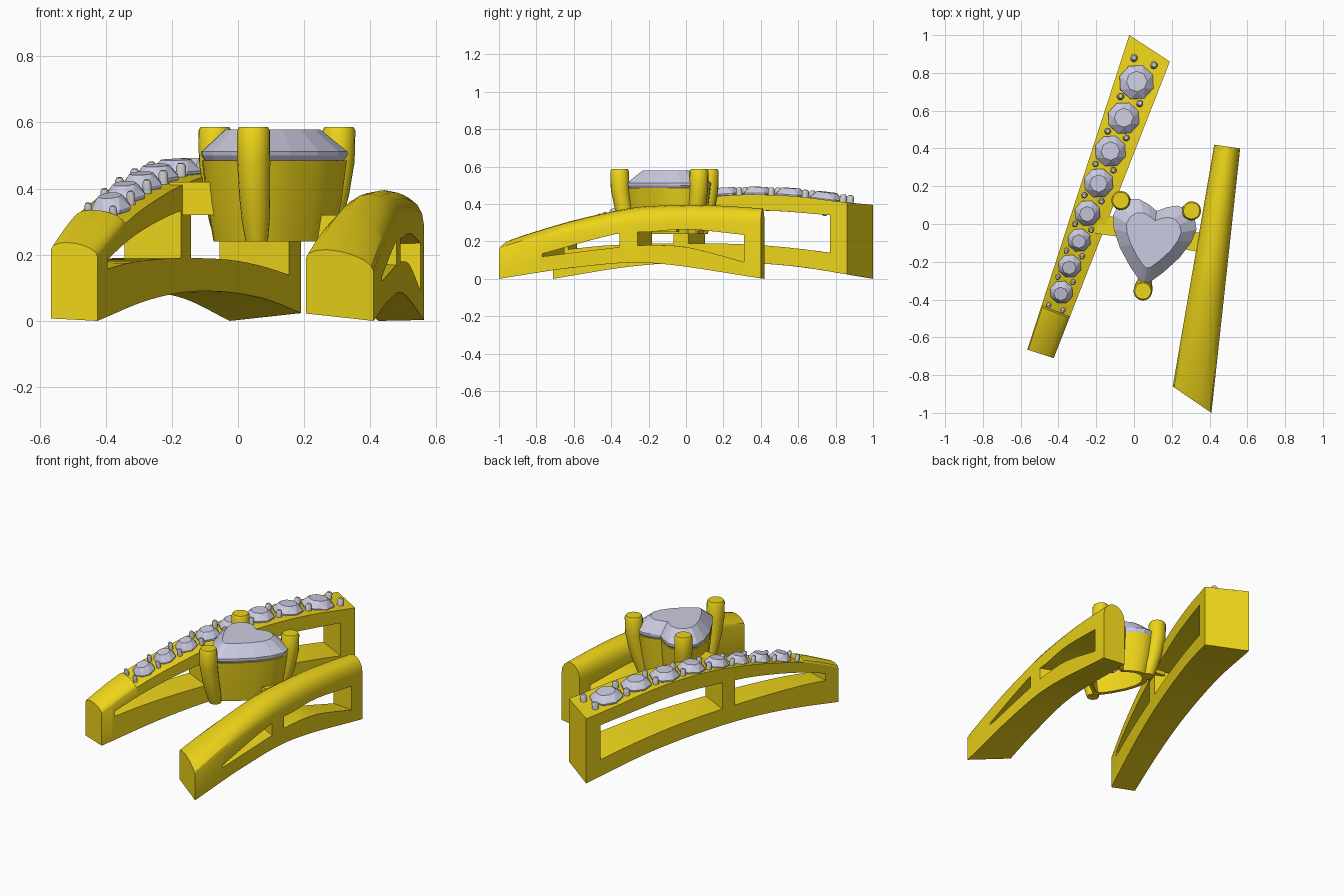
import bpy, bmesh, math
from mathutils import Vector, Matrix

if "Cube" in bpy.data.objects:
    bpy.data.objects.remove(bpy.data.objects["Cube"])


def material(name, rgb):
    m = bpy.data.materials.new(name)
    m.diffuse_color = (*rgb, 1)
    m.use_nodes = True
    m.node_tree.nodes["Principled BSDF"].inputs["Base Color"].default_value = m.diffuse_color
    return m


GOLD = material("gold", (0.85, 0.66, 0.01))
GEM = material("clear_stone", (0.6, 0.6, 0.76))


def finish(name, bm, mat=None, smooth=None):
    bmesh.ops.recalc_face_normals(bm, faces=bm.faces)
    me = bpy.data.meshes.new(name)
    bm.to_mesh(me)
    bm.free()
    ob = bpy.data.objects.new(name, me)
    bpy.context.collection.objects.link(ob)
    if mat:
        me.materials.append(mat)
    if smooth:
        shade(ob, smooth)
    return ob


def shade(ob, angle):
    bpy.ops.object.select_all(action='DESELECT')
    ob.select_set(True)
    bpy.context.view_layer.objects.active = ob
    bpy.ops.object.shade_smooth_by_angle(angle=math.radians(angle))


def loft(rings, cap=True, loop=False):
    """Skin a list of closed rings with equal point counts."""
    bm = bmesh.new()
    rows = [[bm.verts.new(p) for p in r] for r in rings]
    n = len(rows[0])
    pairs = list(zip(rows, rows[1:])) + ([(rows[-1], rows[0])] if loop else [])
    for a, b in pairs:
        for i in range(n):
            j = (i + 1) % n
            bm.faces.new((a[i], a[j], b[j], b[i]))
    if cap and not loop:
        bm.faces.new(rows[0])
        bm.faces.new(rows[-1])
    return bm


def curve(*pts):
    """Smooth height function through (y, z) points."""
    def slope(i):
        a, b = pts[max(i - 1, 0)], pts[min(i + 1, len(pts) - 1)]
        return (b[1] - a[1]) / (b[0] - a[0])

    def f(y):
        y = min(max(y, pts[0][0]), pts[-1][0])
        i = 0
        while i < len(pts) - 2 and y > pts[i + 1][0]:
            i += 1
        (y0, z0), (y1, z1) = pts[i], pts[i + 1]
        h = y1 - y0
        s = (y - y0) / h
        return ((2*s**3 - 3*s*s + 1) * z0 + (s**3 - 2*s*s + s) * h * slope(i)
                + (3*s*s - 2*s**3) * z1 + (s**3 - s*s) * h * slope(i + 1))
    return f


def bar_rings(corners, ts, lo, hi, crown, grow=0.0):
    """Sections of an arched bar; corners = front left/right, back left/right."""
    fl, fr, bl, br = [Vector(c) for c in corners]
    rings = []
    for t in ts:
        l, r = fl.lerp(bl, t), fr.lerp(br, t)
        l, r = l + (l - r) * grow, r + (r - l) * grow
        ring = [(l.x, l.y, lo(l.y)), (r.x, r.y, lo(r.y))]
        for k in range(9):
            a = math.pi * k / 8
            p = r.lerp(l, (1 - math.cos(a)) / 2)
            ring.append((p.x, p.y, hi(p.y) + crown(t) * math.sin(a)))
        rings.append(ring)
    return rings


def arched_bar(name, corners, ts, lo, hi, crown, windows, wlo, whi):
    ob = finish(name, loft(bar_rings(corners, ts, lo, hi, crown)), GOLD)
    for t0, t1 in windows:
        wts = [t0 + (t1 - t0) * i / 10 for i in range(11)]
        cut = finish("window_cutter", loft(
            bar_rings(corners, wts, wlo, whi, lambda t: 0, 0.3)))
        cut.hide_render = True
        mod = ob.modifiers.new("window", 'BOOLEAN')
        mod.object, mod.operation, mod.solver = cut, 'DIFFERENCE', 'EXACT'
        bpy.context.view_layer.objects.active = ob
        bpy.ops.object.modifier_apply(modifier=mod.name)
        bpy.data.objects.remove(cut)
    shade(ob, 30)
    return ob


# Left bar: flat stone-set top with a rounded front tip
left_top = curve((-.72, .19), (-.48, .30), (-.2, .38), (0, .42), (.2, .445),
                 (.4, .45), (.6, .44), (.8, .415), (1, .395))
arched_bar("left_band", [(-.565, -.665), (-.425, -.71), (-.025, 1.0), (.19, .86)],
           [0, .04, .08, .12, .135, .14] + [.14 + .86 * i / 20 for i in range(1, 21)],
           curve((-.71, 0), (-.3, .065), (.08, .09), (.55, .07), (1, 0)), left_top,
           lambda t: .03 if t < .138 else 0,
           [(.05, .41), (.46, .943)],
           curve((-.7, .15), (-.4, .18), (0, .19), (.4, .18), (.77, .14), (1, .10)),
           curve((-.7, .16), (-.45, .25), (-.2, .31), (0, .34), (.4, .365), (.77, .34), (1, .32)))

# Right bar: plain band with a domed top
arched_bar("right_band", [(.205, -.86), (.41, -1.0), (.425, .42), (.562, .40)],
           [i / 22 for i in range(23)],
           curve((-1, 0), (-.6, .06), (-.2, .085), (.42, 0)),
           curve((-1, .15), (-.86, .19), (-.6, .25), (-.3, .295), (0, .31), (.2, .305), (.42, .29)),
           lambda t: .04 + .045 * min(1, t * 2),
           [(.165, .46), (.53, .935)],
           curve((-.8, .115), (-.35, .17), (-.2, .18), (0, .17), (.31, .09), (.45, .05)),
           curve((-.8, .125), (-.35, .245), (-.2, .25), (0, .265), (.31, .235), (.45, .22)))


# Row of faceted round stones and their bead prongs on the left bar
AXIS = Vector((.337, .941, 0))
SIDE = Vector((.941, -.337, 0))


def surface_frame(p):
    """Matrix standing on the left bar's top, tilted with its slope."""
    d = (left_top(p.y + .03) - left_top(p.y - .03)) / .06 * AXIS.y
    along = (AXIS + Vector((0, 0, d))).normalized()
    up = SIDE.cross(along)
    m = Matrix((SIDE, along, up)).transposed().to_4x4()
    m.translation = (p.x, p.y, left_top(p.y))
    return m


def circle(r, z, n, turn=0.0, c=(0, 0)):
    return [Vector((c[0] + r * math.cos(2 * math.pi * (i + turn) / n),
                    c[1] + r * math.sin(2 * math.pi * (i + turn) / n), z)) for i in range(n)]


def round_stone(name, p, r):
    rings = [circle(.1 * r, -.085, 8), circle(r, 0, 8), circle(r, .008, 8),
             circle(r * .58, .042, 8, .5)]
    bm = loft(rings)
    bmesh.ops.triangulate(bm, faces=[f for f in bm.faces if len(f.verts) == 4])
    bm.transform(surface_frame(p))
    finish(name, bm, GEM)


stones = [(Vector(c), r) for c, r in [
    ((-.384, -.36), .063), ((-.34, -.222), .063), ((-.29, -.085), .063),
    ((-.246, .058), .07), ((-.187, .217), .08), ((-.125, .386), .085),
    ((-.055, .56), .087), ((.013, .75), .095)]]
for i, (p, r) in enumerate(stones):
    round_stone(f"band_stone_{i + 1}", p, r)

a2 = AXIS.to_2d()
mids = [stones[0][0] - a2 * .085]
mids += [(a[0] + b[0]) / 2 for a, b in zip(stones, stones[1:])]
mids += [stones[-1][0] + a2 * .115]
for i, m in enumerate(mids):
    for s in (-1, 1):
        p = m + SIDE.to_2d() * s * (.04 + .002 * i)
        r = .012 + .0009 * i
        bm = loft([circle(r, -.02, 10), circle(r, .03, 10), circle(r * .6, .04, 10)])
        bm.transform(surface_frame(p))
        finish(f"bead_prong_{i + 1}_{'left' if s < 0 else 'right'}", bm, None, 40)


# Heart-shaped centre setting
HALF = [(0, .15), (.05, .178), (.10, .195), (.155, .188), (.20, .15), (.222, .09),
        (.207, .02), (.16, -.07), (.09, -.16), (.03, -.222), (0, -.236)]
HEART = HALF + [(-x, y) for x, y in HALF[-2:0:-1]]
CENTRE = Vector((.095, -.08, 0))
TURN = Matrix.Rotation(math.radians(-9.7), 3, 'Z')


def heart(scale, z):
    return [CENTRE + TURN @ Vector((x * scale, y * scale, z)) for x, y in HEART]


# Open tapered cup
finish("heart_cup", loft([heart(.83, .24), heart(.93, .36), heart(1, .485),
                          heart(.88, .485), heart(.7, .24)], loop=True), GOLD, 35)
# Centre stone with flat table and pointed underside
finish("heart_stone", loft([heart(.04, .29), heart(.97, .487), heart(1.01, .50),
                            heart(1.01, .512), heart(.66, .578)]), GEM)

# Three tapered claws
for name, c in (("left", (-.07, .125)), ("right", (.305, .07)), ("front", (.047, -.355))):
    top = Vector(c)
    inward = (CENTRE.to_2d() - top).normalized()
    rings = [circle(r, z, 20, 0, top + inward * s) for z, r, s in
             ((.24, .034, .055), (.30, .042, .04), (.38, .047, .02),
              (.48, .05, .003), (.575, .05, 0), (.587, .043, 0))]
    finish(f"{name}_claw", loft(rings), GOLD, 35)

# Short bridges joining the cup to both bars
for name, a, b, z0, z1 in (("left", (-.2, .0), (-.06, -.02), .32, .42),
                           ("right", (.25, -.08), (.36, -.1), .25, .32)):
    a, b = Vector(a), Vector(b)
    n = (b - a).orthogonal().normalized() * .05
    ring = [a + n, b + n, b - n, a - n]
    finish(f"{name}_bridge", loft([[(*p, z) for p in ring] for z in (z0, z1)]), GOLD)
